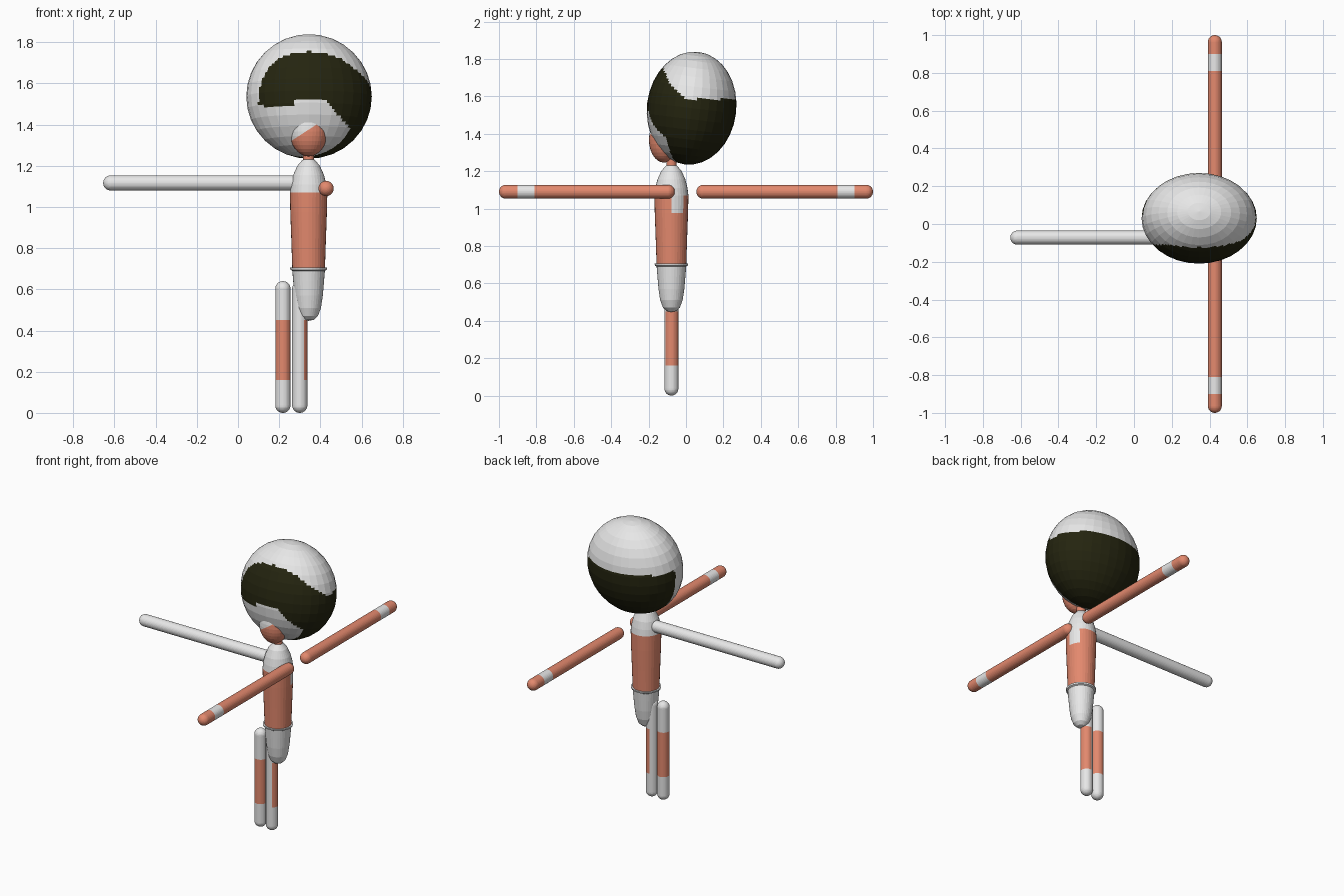
import bpy, bmesh, math
from mathutils import Matrix, Vector

cube = bpy.data.objects.get("Cube")
if cube:
    bpy.data.objects.remove(cube)


def material(name, color):
    m = bpy.data.materials.new(name)
    m.use_nodes = True
    m.diffuse_color = (*color, 1)
    m.node_tree.nodes["Principled BSDF"].inputs["Base Color"].default_value = (*color, 1)
    return m


MATS = [material("white", (0.8, 0.8, 0.8)),
        material("terracotta", (0.77, 0.25, 0.155)),
        material("dark_brown", (0.018, 0.018, 0.005))]
WHITE, SKIN, DARK = range(3)


def finish(name, bm, rule):
    """Colour every face by its centre and link the object."""
    bmesh.ops.recalc_face_normals(bm, faces=bm.faces)
    for f in bm.faces:
        f.material_index = rule(f.calc_center_median())
    me = bpy.data.meshes.new(name)
    bm.to_mesh(me)
    bm.free()
    for m in MATS:
        me.materials.append(m)
    ob = bpy.data.objects.new(name, me)
    bpy.context.collection.objects.link(ob)
    return ob


def lathe(name, profile, rule, matrix):
    """Spin (radius, height) points about the local z axis."""
    bm = bmesh.new()
    verts = [bm.verts.new((r, 0, z)) for r, z in profile]
    edges = [bm.edges.new(pair) for pair in zip(verts, verts[1:])]
    bmesh.ops.spin(bm, geom=verts + edges, axis=(0, 0, 1), cent=(0, 0, 0),
                   angle=math.tau, steps=32)
    bmesh.ops.remove_doubles(bm, verts=bm.verts, dist=0.0001)
    bm.transform(matrix)
    return finish(name, bm, rule)


def capsule(name, start, end, rule, bands=(), r=0.037):
    """Round-ended limb, with extra rings at the distances in bands."""
    start, end = Vector(start), Vector(end)
    axis = end - start
    length = axis.length
    arc = [(r * math.sin(i * math.pi / 16), r - r * math.cos(i * math.pi / 16))
           for i in range(9)]
    profile = arc + [(r, b) for b in bands] + [(a, length - h) for a, h in reversed(arc)]
    rot = axis.to_track_quat('Z', 'Y').to_matrix().to_4x4()
    return lathe(name, profile, rule, Matrix.Translation(start) @ rot)


def ellipsoid(center, radii, tilt=0):
    bm = bmesh.new()
    bmesh.ops.create_uvsphere(bm, u_segments=32, v_segments=16, radius=1)
    bm.transform(Matrix.Translation(center) @ Matrix.Rotation(tilt, 4, 'X')
                 @ Matrix.Diagonal((*radii, 1)))
    return bm


# Head with dark hair that wraps the back and sweeps over the forehead
def hair_rule(p):
    x, y, z = p
    crown = 1.585 + max(0, -y) * 0.9 + max(0, -y - 0.08) * 1.3
    if z > crown:
        return WHITE
    if y < 0.03 - 0.3 * (x - 0.1):
        if x < 0.1 or (x < 0.25 and y > -0.11):
            return WHITE
        fringe = 1.49 if x < 0.27 else 1.52 - 1.1 * max(0, x - 0.42)
        if z < fringe:
            return WHITE
    return DARK


head = ellipsoid((0.345, 0.03, 1.537), (0.305, 0.239, 0.303), math.radians(-7))
bmesh.ops.subdivide_edges(head, edges=head.edges[:], cuts=3, use_grid_fill=True)
finish("head", head, hair_rule)

# Face, split by a slanted line
face = ellipsoid((0.343, -0.118, 1.368), (0.092, 0.08, 0.122))
line_point, line_normal = Vector((0.265, 0, 1.325)), Vector((-0.65, 0, 1))
bmesh.ops.bisect_plane(face, geom=face.verts[:] + face.edges[:] + face.faces[:],
                       plane_co=line_point, plane_no=line_normal)
finish("face", face, lambda p: SKIN if (p - line_point).dot(line_normal) < 0 else WHITE)

# Neck, torso and hips share one vertical axis
BODY = Matrix.Translation((0.343, -0.078, 0))
lathe("neck", [(0, 1.2), (0.027, 1.2), (0.027, 1.28), (0, 1.28)], lambda p: SKIN, BODY)


def torso_rule(p):
    side_patch = p.z > 0.975 and p.x > 0.4 and p.y > -0.08
    return WHITE if p.z > 1.07 or side_patch else SKIN


lathe("torso", [(0, 1.237), (0.03, 1.229), (0.055, 1.2), (0.075, 1.155), (0.086, 1.11),
                (0.091, 1.07), (0.089, 0.975), (0.084, 0.84), (0.079, 0.69), (0, 0.69)],
      torso_rule, BODY)
lathe("hips", [(0, 0.705), (0.09, 0.705), (0.088, 0.695), (0.079, 0.69), (0.075, 0.64),
               (0.069, 0.57), (0.06, 0.51), (0.045, 0.47), (0.025, 0.452), (0, 0.447)],
      lambda p: WHITE, BODY)


# Front and back arms with a white wrist band
def arm_rule(p):
    return WHITE if 0.81 < abs(p.y) < 0.9 else SKIN


for name, inner, side in (("front_arm", 0.06, -1), ("back_arm", 0.055, 1)):
    capsule(name, (0.428, side * inner, 1.09), (0.428, side, 1.09), arm_rule,
            (0.81 - inner, 0.9 - inner))

# Plain sleeve reaching out to the right
capsule("right_arm", (0.32, -0.072, 1.117), (-0.655, -0.072, 1.117), lambda p: WHITE)


# Legs with a coloured middle section
def middle(p):
    return 0.16 < p.z < 0.45


capsule("right_leg", (0.218, -0.078, 0), (0.218, -0.078, 0.64),
        lambda p: SKIN if middle(p) else WHITE, (0.16, 0.45))
capsule("left_leg", (0.3, -0.078, 0), (0.3, -0.078, 0.64),
        lambda p: SKIN if middle(p) and p.x + 0.4 * (p.y + 0.078) > 0.31 else WHITE,
        (0.16, 0.45))
